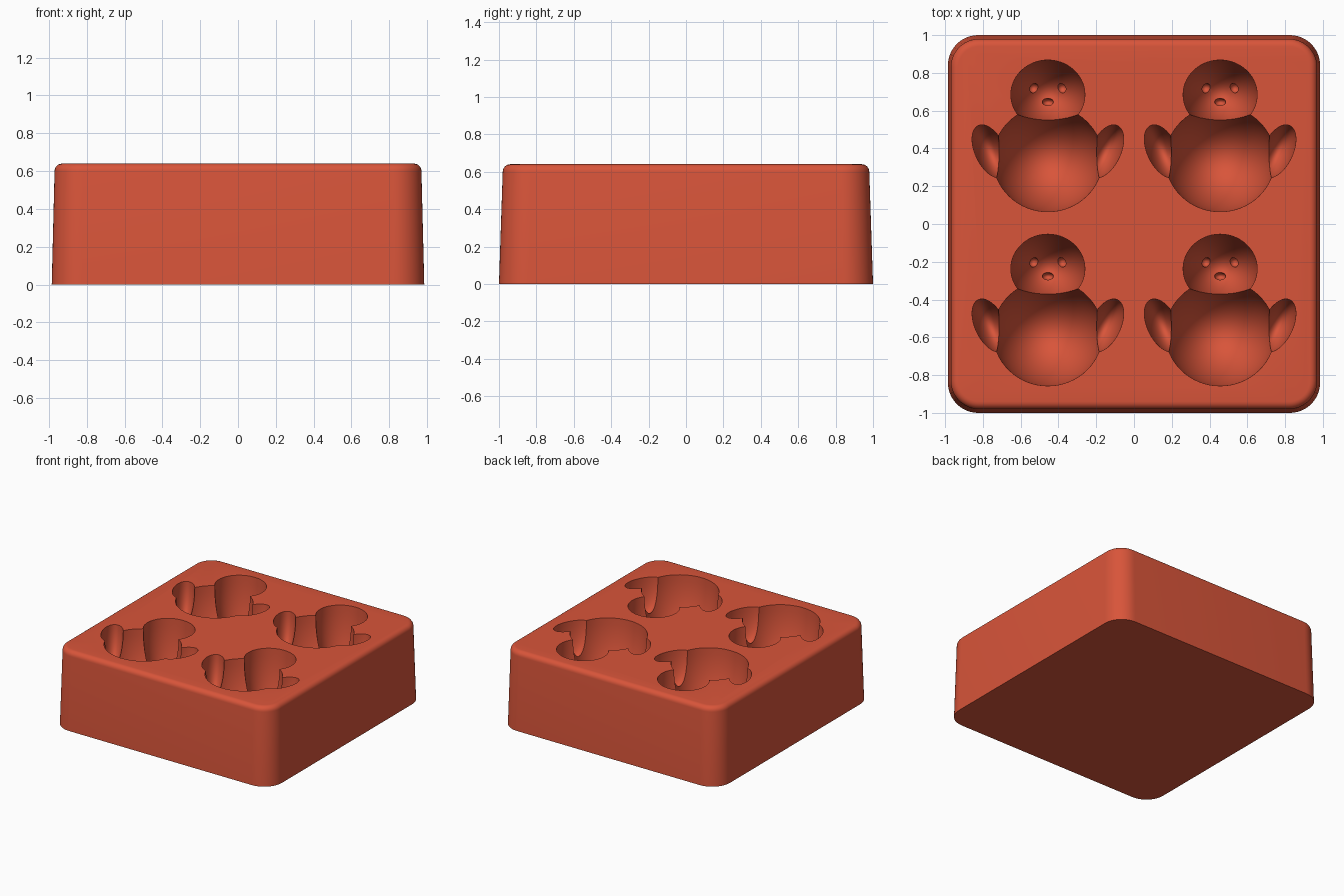
import bpy, bmesh
from math import sin, cos, pi, radians
from mathutils import Matrix, Vector

cube = bpy.data.objects.get("Cube")
if cube:
    bpy.data.objects.remove(cube, do_unlink=True)

HEIGHT = 0.64
DEPTH = 0.55                                   # depth of body and head hollows
CENTRES = [(x, y) for x in (-0.456, 0.456) for y in (0, -0.922)]

terracotta = bpy.data.materials.new("terracotta_red")
terracotta.use_nodes = True
colour = (0.69, 0.09, 0.042, 1)
terracotta.diffuse_color = colour
terracotta.node_tree.nodes["Principled BSDF"].inputs["Base Color"].default_value = colour


def make_object(name, bm):
    bmesh.ops.recalc_face_normals(bm, faces=bm.faces)
    mesh = bpy.data.meshes.new(name)
    bm.to_mesh(mesh)
    bm.free()
    mesh.materials.append(terracotta)
    obj = bpy.data.objects.new(name, mesh)
    bpy.context.collection.objects.link(obj)
    return obj


def rounded_ring(bm, hx, hy, r, z, steps=12):
    """Closed loop of vertices around a rounded rectangle."""
    ring = []
    for corner, (sx, sy) in enumerate([(1, 1), (-1, 1), (-1, -1), (1, -1)]):
        for i in range(steps + 1):
            a = (corner + i / steps) * pi / 2
            ring.append(bm.verts.new((sx * (hx - r) + r * cos(a),
                                      sy * (hy - r) + r * sin(a), z)))
    return ring


def build_block():
    """Tapered block with a rounded top rim."""
    bm = bmesh.new()
    rim = 0.04
    rings = [rounded_ring(bm, 0.985, 1.0, 0.16, 0)]
    for i in range(7):
        a = i / 6 * pi / 2
        inset = rim * (1 - cos(a))
        rings.append(rounded_ring(bm, 0.97 - inset, 0.98 - inset, 0.15 - inset,
                                  HEIGHT - rim + rim * sin(a)))
    for low, high in zip(rings, rings[1:]):
        for i in range(len(low)):
            j = (i + 1) % len(low)
            bm.faces.new((low[i], low[j], high[j], high[i]))
    bm.faces.new(rings[0][::-1])
    bm.faces.new(rings[-1])
    return make_object("mould_block", bm)


def carve(block, name, shapes, segments):
    """Cut ellipsoids (centre, radii, tilt) out of the block for each figure."""
    bm = bmesh.new()
    for cx, cy in CENTRES:
        for centre, radii, tilt in shapes:
            place = (Matrix.Translation(Vector(centre) + Vector((cx, cy, 0)))
                     @ Matrix.Rotation(radians(tilt), 4, 'Z')
                     @ Matrix.Diagonal((*radii, 1)))
            bmesh.ops.create_uvsphere(bm, u_segments=segments,
                                      v_segments=segments // 2, radius=1, matrix=place)
    cutter = make_object(name, bm)
    cutter.hide_render = True
    mod = block.modifiers.new(name, 'BOOLEAN')
    mod.operation = 'DIFFERENCE'
    mod.solver = 'EXACT'
    mod.object = cutter
    bpy.context.view_layer.objects.active = block
    bpy.ops.object.modifier_apply(modifier=name)
    bpy.data.objects.remove(cutter, do_unlink=True)


block = build_block()
top = HEIGHT + 0.0007
# Main hollows
carve(block, "body_hollow", [((0, 0.345, top), (0.29, 0.28, DEPTH), 0)], 64)
carve(block, "head_hollow", [((0, 0.685, top), (0.196, 0.183, DEPTH), 0)], 56)
carve(block, "wing_hollow", [((s * 0.305, 0.385, top), (0.08, 0.15, 0.28), -25 * s)
                             for s in (-1, 1)], 48)
# Small dimples for the face
carve(block, "eye_dimple", [((s * 0.076, 0.72, 0.143), (0.027, 0.027, 0.04), 0)
                            for s in (-1, 1)], 20)
carve(block, "beak_dimple", [((0, 0.645, 0.103), (0.03, 0.021, 0.04), 0)], 20)

bpy.ops.object.select_all(action='DESELECT')
block.select_set(True)
bpy.context.view_layer.objects.active = block
bpy.ops.object.shade_smooth_by_angle(angle=radians(30))
